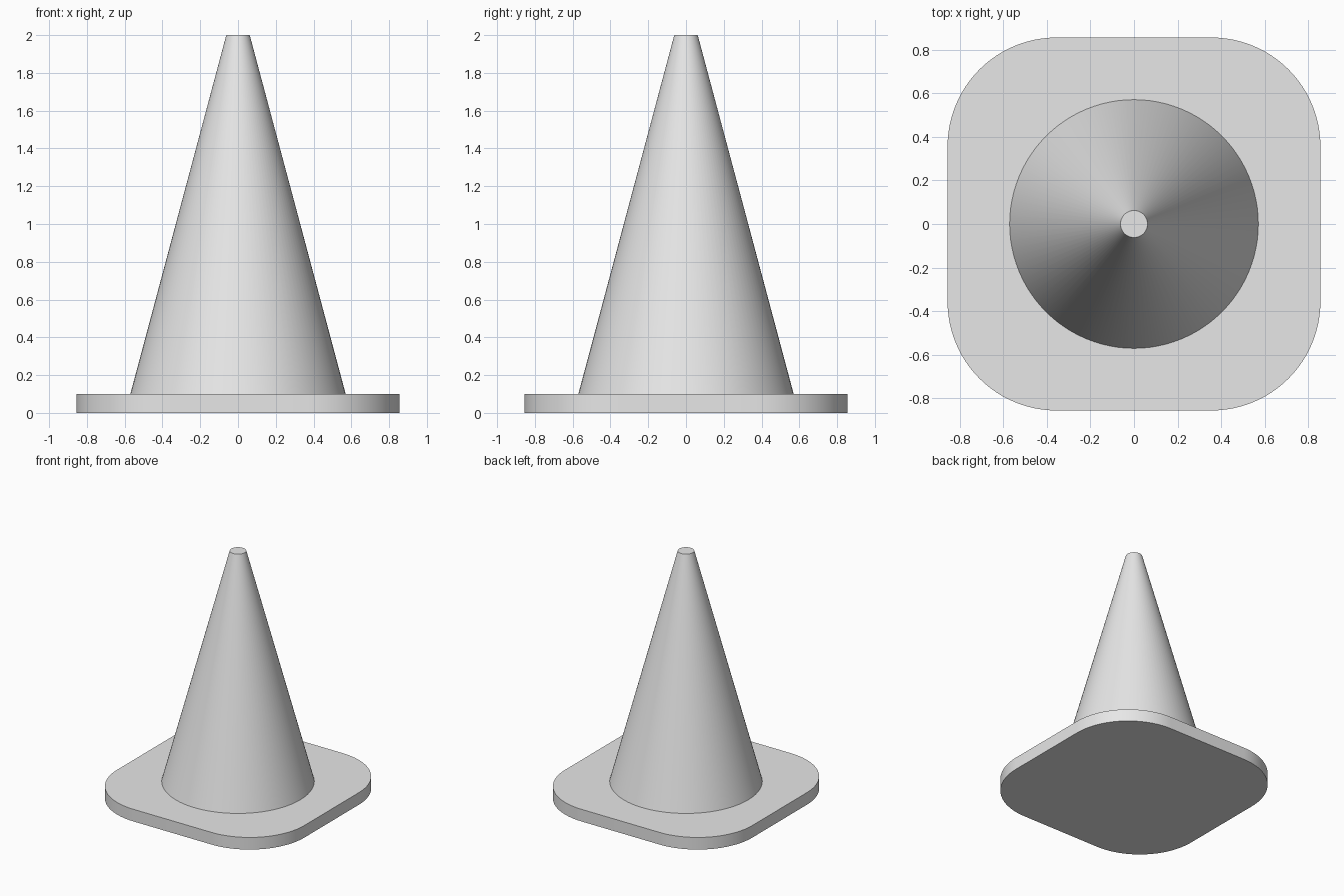
import bpy, bmesh, math

if "Cube" in bpy.data.objects:
    bpy.data.objects.remove(bpy.data.objects["Cube"])

grey = bpy.data.materials.new("light_grey")
grey.diffuse_color = (0.8, 0.8, 0.8, 1)
grey.use_nodes = True
grey.node_tree.nodes["Principled BSDF"].inputs["Base Color"].default_value = grey.diffuse_color

BASE_H = 0.10   # slab thickness
HALF = 0.855    # slab half width
CORNER = 0.50   # slab corner radius
STEPS = 24      # segments per rounded corner


def finish(name, bm):
    bmesh.ops.recalc_face_normals(bm, faces=bm.faces)
    mesh = bpy.data.meshes.new(name)
    bm.to_mesh(mesh)
    bm.free()
    mesh.materials.append(grey)
    obj = bpy.data.objects.new(name, mesh)
    bpy.context.collection.objects.link(obj)
    bpy.ops.object.select_all(action='DESELECT')
    obj.select_set(True)
    bpy.context.view_layer.objects.active = obj
    bpy.ops.object.shade_smooth_by_angle(angle=math.radians(30))
    return obj


# Rounded square base slab, extruded from its outline
bm = bmesh.new()
outline = []
for q in range(4):
    mid = math.radians(45 + 90 * q)
    cx = math.copysign(HALF - CORNER, math.cos(mid))
    cy = math.copysign(HALF - CORNER, math.sin(mid))
    for i in range(STEPS + 1):
        a = math.radians(90 * (q + i / STEPS))
        outline.append(bm.verts.new((cx + CORNER * math.cos(a),
                                     cy + CORNER * math.sin(a), 0)))
face = bm.faces.new(outline)
ext = bmesh.ops.extrude_face_region(bm, geom=[face], use_keep_orig=True)
top = [g for g in ext["geom"] if isinstance(g, bmesh.types.BMVert)]
bmesh.ops.translate(bm, verts=top, vec=(0, 0, BASE_H))
finish("base_slab", bm)

# Tapered body with a small flat tip
bm = bmesh.new()
bmesh.ops.create_cone(bm, cap_ends=True, segments=96,
                      radius1=0.57, radius2=0.062, depth=2 - BASE_H)
bmesh.ops.translate(bm, verts=bm.verts, vec=(0, 0, (2 + BASE_H) / 2))
finish("cone_body", bm)
